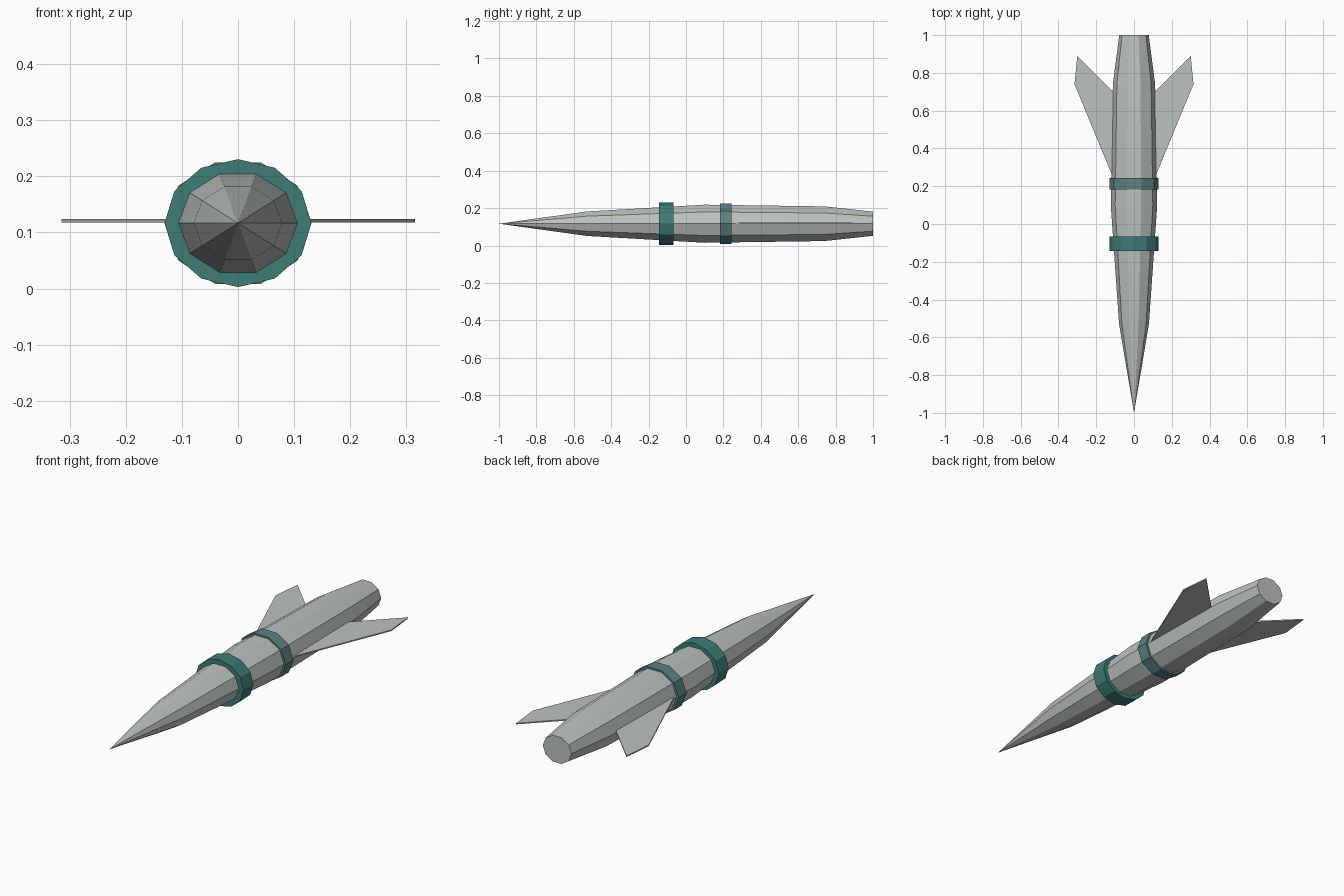
import bpy, bmesh, math

cube = bpy.data.objects.get("Cube")
if cube:
    bpy.data.objects.remove(cube, do_unlink=True)

AXIS_Z = 0.1165   # height of the long axis
FLATTEN = 0.87    # the hull is a little lower than it is wide


def material(name, color):
    m = bpy.data.materials.new(name)
    m.use_nodes = True
    m.diffuse_color = (*color, 1)
    m.node_tree.nodes["Principled BSDF"].inputs["Base Color"].default_value = (*color, 1)
    return m


hull_grey = material("pale grey", (0.50, 0.54, 0.52))
ring_teal = material("deep teal", (0.05, 0.20, 0.175))
band_teal = material("greyish teal", (0.11, 0.22, 0.22))


def finish(bm, name, mat):
    bmesh.ops.recalc_face_normals(bm, faces=bm.faces)
    mesh = bpy.data.meshes.new(name)
    bm.to_mesh(mesh)
    bm.free()
    mesh.materials.append(mat)
    obj = bpy.data.objects.new(name, mesh)
    bpy.context.collection.objects.link(obj)
    return obj


def lathe(name, profile, sides, mat):
    """Loft elliptical rings along y; profile is (y, half width), zero width is a point."""
    bm = bmesh.new()
    rings = []
    for y, r in profile:
        count = sides if r > 0 else 1
        rings.append([bm.verts.new((r * math.cos(math.tau * i / sides), y,
                                    AXIS_Z + FLATTEN * r * math.sin(math.tau * i / sides)))
                      for i in range(count)])
    for a, b in zip(rings, rings[1:]):
        for i in range(sides):
            j = (i + 1) % sides
            if len(a) == 1:
                bm.faces.new((a[0], b[i], b[j]))
            else:
                bm.faces.new((a[i], a[j], b[j], b[i]))
    for ring in (rings[0], rings[-1]):
        if len(ring) > 1:
            bm.faces.new(ring)
    return finish(bm, name, mat)


def fin(name, side):
    """Thin swept plate, rooted inside the hull."""
    outline = [(0.08, 0.17), (0.315, 0.74), (0.30, 0.89), (0.08, 0.67)]
    bm = bmesh.new()
    face = bm.faces.new([bm.verts.new((side * x, y, AXIS_Z + 0.001)) for x, y in outline])
    top = bmesh.ops.extrude_face_region(bm, geom=[face])
    verts = [v for v in top["geom"] if isinstance(v, bmesh.types.BMVert)]
    bmesh.ops.translate(bm, verts=verts, vec=(0, 0, 0.006))
    return finish(bm, name, hull_grey)


# Ten-sided hull from the pointed nose to the flat tail
hull = lathe("hull", [(-1, 0), (-0.53, 0.079), (0.1, 0.123), (0.74, 0.112), (1, 0.078)],
             10, hull_grey)
bpy.context.view_layer.objects.active = hull
hull.select_set(True)
bpy.ops.object.shade_smooth_by_angle(angle=math.radians(30))

# Collar around the middle and thinner band behind it
lathe("front_collar", [(-0.144, 0.131), (-0.067, 0.131)], 12, ring_teal)
lathe("rear_band", [(0.183, 0.131), (0.244, 0.131)], 10, band_teal)

# Pair of swept fins
fin("left_fin", 1)
fin("right_fin", -1)
